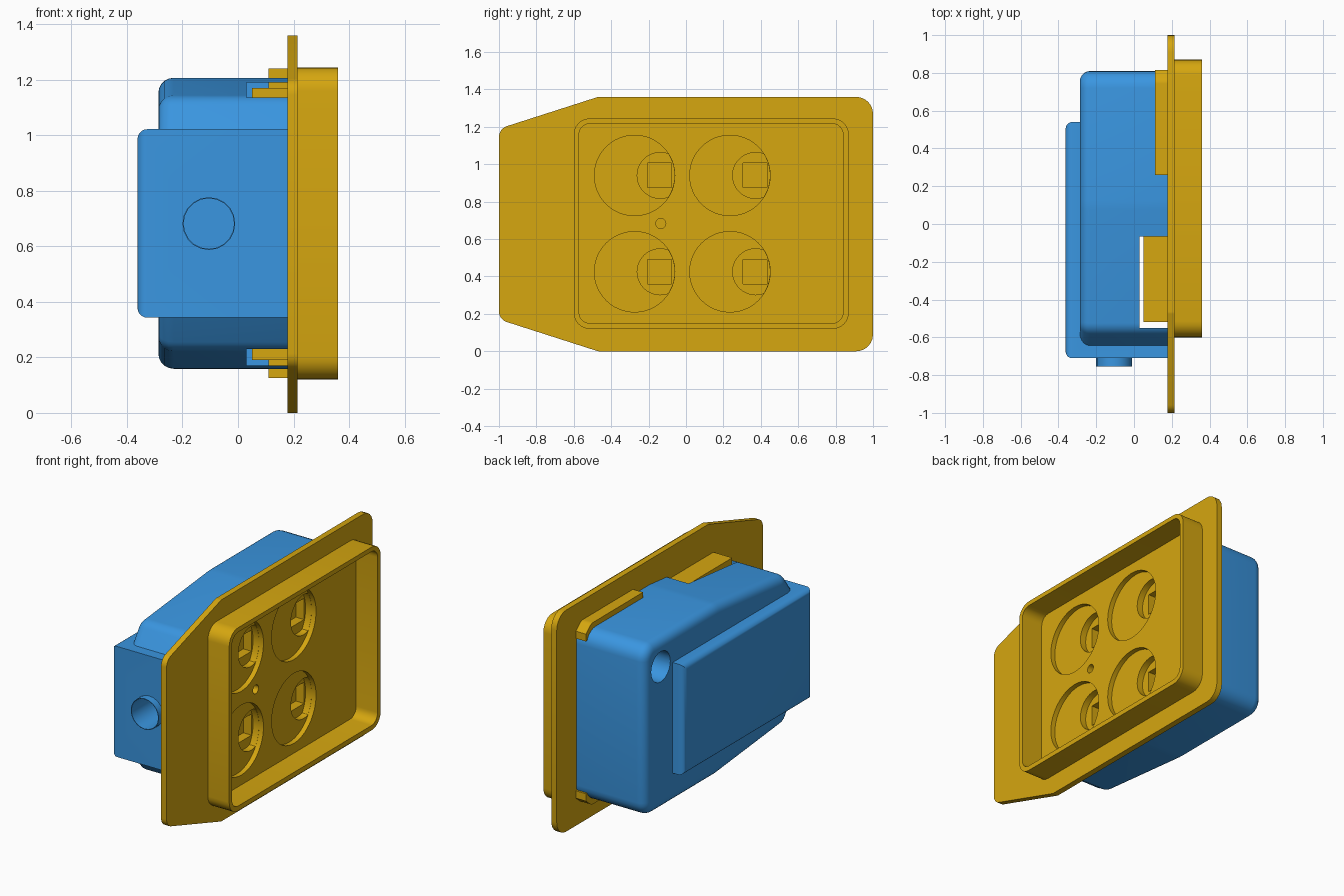
import bpy, bmesh, math
from mathutils import Vector, Matrix

if "Cube" in bpy.data.objects:
    bpy.data.objects.remove(bpy.data.objects["Cube"])


def material(name, rgb):
    m = bpy.data.materials.new(name)
    m.diffuse_color = (*rgb, 1)
    m.use_nodes = True
    m.node_tree.nodes["Principled BSDF"].inputs["Base Color"].default_value = m.diffuse_color
    return m


YELLOW = material("yellow plastic", (0.67, 0.385, 0.005))
BLUE = material("blue plastic", (0.042, 0.305, 0.75))


def add(name, bm, mat):
    bmesh.ops.recalc_face_normals(bm, faces=bm.faces)
    me = bpy.data.meshes.new(name)
    bm.to_mesh(me)
    bm.free()
    me.materials.append(mat)
    ob = bpy.data.objects.new(name, me)
    bpy.context.collection.objects.link(ob)
    return ob


def rounded(corners, steps=6):
    """Outline from (y, z, radius) corners, each replaced by an arc."""
    out = []
    for i, (y, z, r) in enumerate(corners):
        p = Vector((y, z))
        a = (Vector(corners[i - 1][:2]) - p).normalized()
        b = (Vector(corners[(i + 1) % len(corners)][:2]) - p).normalized()
        if r == 0:
            out.append(p)
            continue
        half = a.angle(b) / 2
        c = p + (a + b).normalized() * (r / math.sin(half))
        t = r / math.tan(half)
        s, e = p + a * t - c, p + b * t - c
        ang = s.angle(e)
        for k in range(steps + 1):
            f = k / steps
            out.append(c + (s * math.sin((1 - f) * ang) + e * math.sin(f * ang)) / math.sin(ang))
    return out


def prism(name, corners, x0, x1, mat, bevel=0):
    """Extrude a rounded y-z outline from x0 to x1, rounding the x0 edge."""
    bm = bmesh.new()
    face = bm.faces.new([bm.verts.new((x0, p.x, p.y)) for p in rounded(corners)])
    new = bmesh.ops.extrude_face_region(bm, geom=[face], use_keep_orig=True)["geom"]
    bmesh.ops.translate(bm, vec=(x1 - x0, 0, 0), verts=[v for v in new if isinstance(v, bmesh.types.BMVert)])
    if bevel:
        edges = [e for e in bm.edges if all(abs(v.co.x - x0) < 1e-5 for v in e.verts)]
        bmesh.ops.bevel(bm, geom=edges, offset=bevel, segments=5, profile=0.5, affect='EDGES')
    return add(name, bm, mat)


def rect(y0, y1, z0, z1, r=0.0):
    return [(y0, z0, r), (y1, z0, r), (y1, z1, r), (y0, z1, r)]


def cylinder(name, centre, r, depth, axis, mat, seg=40):
    bm = bmesh.new()
    rot = Matrix.Rotation(math.pi / 2, 4, 'Y' if axis == 'X' else 'X')
    bmesh.ops.create_cone(bm, cap_ends=True, segments=seg, radius1=r, radius2=r,
                          depth=depth, matrix=Matrix.Translation(centre) @ rot)
    return add(name, bm, mat)


def boolean(ob, tool, op='DIFFERENCE'):
    mod = ob.modifiers.new("bool", 'BOOLEAN')
    mod.operation, mod.solver, mod.object = op, 'EXACT', tool
    deps = bpy.context.evaluated_depsgraph_get()
    me = bpy.data.meshes.new_from_object(ob.evaluated_get(deps))
    ob.modifiers.clear()
    ob.data = me
    bpy.data.objects.remove(tool)


# Flange plate with tapered front end, plus the pan behind it
plate = prism("face_plate", [(-1, 0.17, 0.06), (-0.47, 0, 0.04), (1, 0, 0.09), (1, 1.36, 0.09),
                             (-0.47, 1.36, 0.04), (-1, 1.19, 0.06)], 0.178, 0.215, YELLOW)
boolean(plate, prism("pan", rect(-0.52, 0.55, 0.19, 1.17), 0.05, 0.2, YELLOW), 'UNION')

# Socket pockets: wide disc, offset smaller disc, square hole
for y in (-0.275, 0.235):
    for z in (0.425, 0.94):
        boolean(plate, cylinder("cut", (0.285, y, z), 0.215, 0.2, 'X', YELLOW, 48))
        small = cylinder("cut", (0.2, y + 0.137, z), 0.123, 0.11, 'X', YELLOW)
        boolean(small, cylinder("cut", (0.2, y, z), 0.214, 0.5, 'X', YELLOW, 48), 'INTERSECT')
        boolean(plate, small)
        square = prism("cut", rect(y + 0.07, y + 0.198, z - 0.064, z + 0.066), 0.09, 0.25, YELLOW)
        boolean(square, cylinder("cut", (0.2, y, z), 0.213, 0.5, 'X', YELLOW, 48), 'INTERSECT')
        boolean(plate, square)
boolean(plate, cylinder("cut", (0.2, -0.135, 0.683), 0.027, 0.12, 'X', YELLOW, 16))

# Raised rim around the sockets
rim = prism("rim", rect(-0.6, 0.87, 0.12, 1.245, 0.085), 0.21, 0.36, YELLOW)
boolean(rim, prism("cut", rect(-0.572, 0.84, 0.15, 1.217, 0.058), 0.1, 0.5, YELLOW))

# Lips hugging the top and bottom of the housing behind the plate
for name, z0, z1 in (("upper_lip", 1.15, 1.24), ("lower_lip", 0.125, 0.215)):
    out = z1 if z1 > 1 else z0
    inn = z0 if z1 > 1 else z1
    prism(name, [(0.26, inn, 0), (0.26, out, 0), (0.76, out, 0.05), (0.815, (out + inn) / 2, 0),
                 (0.815, inn, 0)], 0.11, 0.18, YELLOW)

# Housing: half outline mirrored about mid height
MID = 0.683
upper = [(0.81, 1.207, 0.09), (0.1, 1.207, 0.5), (-0.56, 1.14, 0.08), (-0.66, 1.0, 0.05)]
lower = [(y, 2 * MID - z, r) for y, z, r in reversed(upper)]
housing = prism("housing", upper + lower, -0.287, 0.18, BLUE, 0.055)

# Raised back panel that wraps around the front end
panel = prism("back_panel", rect(-0.71, 0.54, 0.343, 1.022), -0.362, 0.18, BLUE, 0.035)
boolean(housing, panel, 'UNION')
boolean(housing, cylinder("port", (-0.105, -0.715, 0.682), 0.095, 0.08, 'Y', BLUE, 20), 'UNION')

# Cavity behind the plate, front port bore and back wire hole
boolean(housing, prism("cut", rect(-0.55, 0.6, 0.25 - 0.08, 1.19), 0.03, 0.3, BLUE))
boolean(housing, cylinder("cut", (-0.105, -0.68, 0.682), 0.091, 0.3, 'Y', BLUE, 20))
boolean(housing, cylinder("cut", (-0.25, 0.655, 1.04), 0.093, 0.4, 'X', BLUE, 24))

# Keep crisp edges, smooth the rounded ones
for ob in bpy.context.scene.objects:
    ob.select_set(True)
    bpy.context.view_layer.objects.active = ob
bpy.ops.object.shade_smooth_by_angle(angle=math.radians(30))
